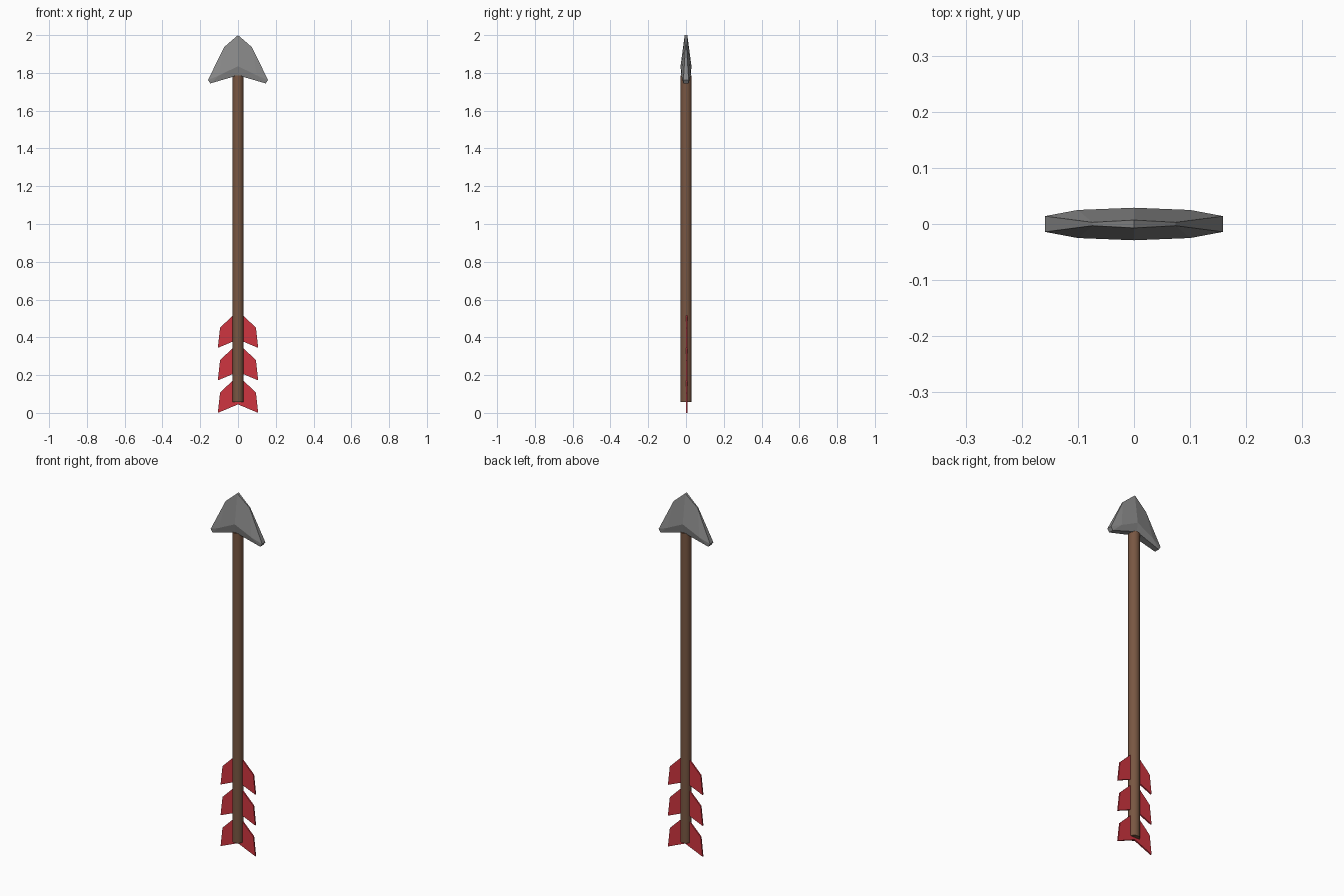
import bpy, bmesh

if "Cube" in bpy.data.objects:
    bpy.data.objects.remove(bpy.data.objects["Cube"])


def material(name, rgb):
    m = bpy.data.materials.new(name)
    m.diffuse_color = (*rgb, 1)
    m.use_nodes = True
    m.node_tree.nodes["Principled BSDF"].inputs["Base Color"].default_value = m.diffuse_color
    return m


def mesh_object(name, bm, mat):
    bmesh.ops.recalc_face_normals(bm, faces=bm.faces)
    me = bpy.data.meshes.new(name)
    bm.to_mesh(me)
    bm.free()
    ob = bpy.data.objects.new(name, me)
    bpy.context.collection.objects.link(ob)
    me.materials.append(mat)
    return ob


wood = material("wood", (0.19, 0.095, 0.055))
red = material("red_feather", (0.62, 0.035, 0.05))
steel = material("steel", (0.25, 0.25, 0.25))

# Shaft
z0, z1 = 0.057, 1.785
bpy.ops.mesh.primitive_cylinder_add(vertices=16, radius=0.029, depth=z1 - z0,
                                    location=(0, 0, (z0 + z1) / 2))
shaft = bpy.context.object
shaft.name = "shaft"
shaft.data.materials.append(wood)
bpy.ops.object.shade_smooth_by_angle()

# Arrowhead: one front right quarter, mirrored left and back
quarter = {
    "tip": (0, -0.007, 2.0), "shoulder": (0.074, -0.003, 1.936),
    "barb": (0.159, -0.014, 1.762), "barb_low": (0.147, -0.014, 1.744),
    "ridge": (0, -0.029, 1.835), "mid": (0.1, -0.025, 1.787),
    "notch": (0, -0.022, 1.787),
}
faces = [("tip", "ridge", "mid", "shoulder"), ("shoulder", "mid", "barb"),
         ("mid", "barb_low", "barb"), ("ridge", "notch", "barb_low", "mid")]
rim = ["tip", "shoulder", "barb", "barb_low", "notch"]
bm = bmesh.new()
for sx in (1, -1):
    v = {(k, sy): bm.verts.new((x * sx, y * sy, z))
         for k, (x, y, z) in quarter.items() for sy in (1, -1)}
    for sy in (1, -1):
        for f in faces:
            bm.faces.new([v[k, sy] for k in f])
    for a, b in zip(rim, rim[1:]):
        bm.faces.new([v[a, 1], v[b, 1], v[b, -1], v[a, -1]])
bmesh.ops.remove_doubles(bm, verts=bm.verts, dist=0.0005)
mesh_object("arrowhead", bm, steel)

# Feathers: three stacked pairs of thin chevron vanes
outline = [(0, 0.2), (0.095, 0.106), (0.107, 0), (0, 0.045)]
for i in range(3):
    for sx, side in ((1, "right"), (-1, "left")):
        bm = bmesh.new()
        face = bm.faces.new([bm.verts.new((x * sx, -0.001, z + 0.172 * i))
                             for x, z in outline])
        ext = bmesh.ops.extrude_face_region(bm, geom=[face])
        bmesh.ops.translate(bm, vec=(0, 0.008, 0), verts=[
            e for e in ext["geom"] if isinstance(e, bmesh.types.BMVert)])
        mesh_object(f"feather_{side}_{i + 1}", bm, red)
